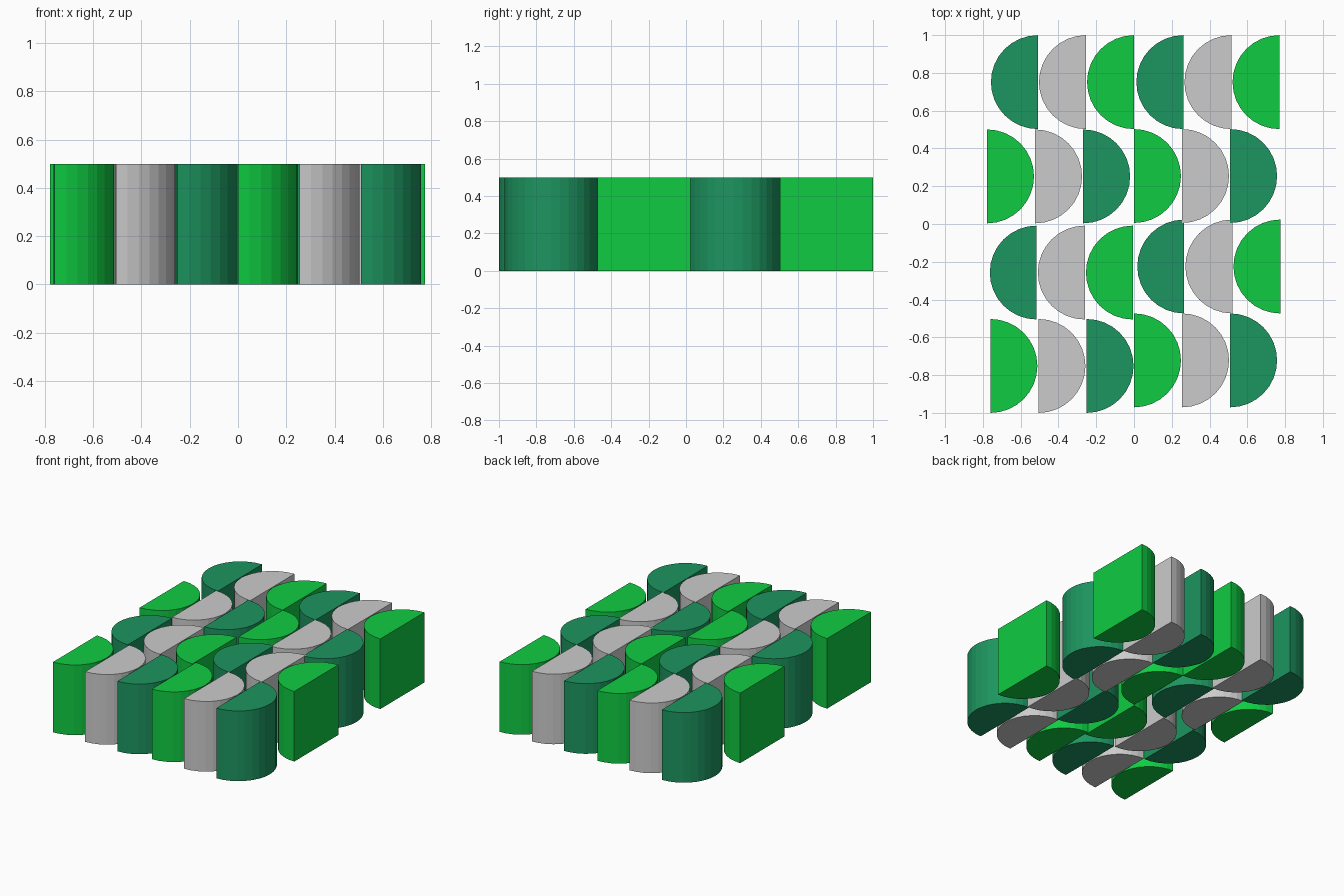
import bpy, bmesh
from math import pi, sin, cos

if "Cube" in bpy.data.objects:
    bpy.data.objects.remove(bpy.data.objects["Cube"])

RADIUS, HEIGHT, SEGMENTS = 0.2485, 0.5, 16


def material(name, color):
    mat = bpy.data.materials.new(name)
    mat.diffuse_color = color
    mat.use_nodes = True
    mat.node_tree.nodes["Principled BSDF"].inputs["Base Color"].default_value = mat.diffuse_color
    return mat


BRIGHT = material("bright_green", (0.005, 0.60, 0.055, 1))
DARK = material("dark_green", (0.012, 0.30, 0.115, 1))
GREY = None


def half_cylinder(name, flat_x, y, bulge, mat):
    """Upright half cylinder; flat side at flat_x, round side towards bulge (+1 / -1)."""
    bm = bmesh.new()
    arc = [(bulge * RADIUS * cos(a), RADIUS * sin(a), 0)
           for a in (-pi / 2 + pi * i / SEGMENTS for i in range(SEGMENTS + 1))]
    base = bm.faces.new([bm.verts.new(p) for p in arc])
    top = bmesh.ops.extrude_face_region(bm, geom=[base], use_keep_orig=True)
    moved = [v for v in top["geom"] if isinstance(v, bmesh.types.BMVert)]
    bmesh.ops.translate(bm, verts=moved, vec=(0, 0, HEIGHT))
    bmesh.ops.recalc_face_normals(bm, faces=bm.faces)
    mesh = bpy.data.meshes.new(name)
    bm.to_mesh(mesh)
    bm.free()
    obj = bpy.data.objects.new(name, mesh)
    obj.location = (flat_x, y, 0)
    if mat:
        mesh.materials.append(mat)
    bpy.context.collection.objects.link(obj)


# Groups of three: row, bulge direction, first flat side x, centre y
PITCH = 0.2545
groups = [
    ("row_1_left", -1, -0.509, 0.751), ("row_1_right", -1, 0.261, 0.751),
    ("row_2_left", 1, -0.778, 0.252), ("row_2_right", 1, 0.0, 0.254),
    ("row_3_left", -1, -0.515, -0.257), ("row_3_right", -1, 0.266, -0.225),
    ("row_4_left", 1, -0.76, -0.7515), ("row_4_right", 1, 0.0, -0.722),
]
for name, bulge, x, y in groups:
    colors = (BRIGHT, GREY, DARK) if bulge > 0 else (DARK, GREY, BRIGHT)
    for i, mat in enumerate(colors):
        half_cylinder(f"half_cylinder_{name}_{i + 1}", x + i * PITCH, y, bulge, mat)
